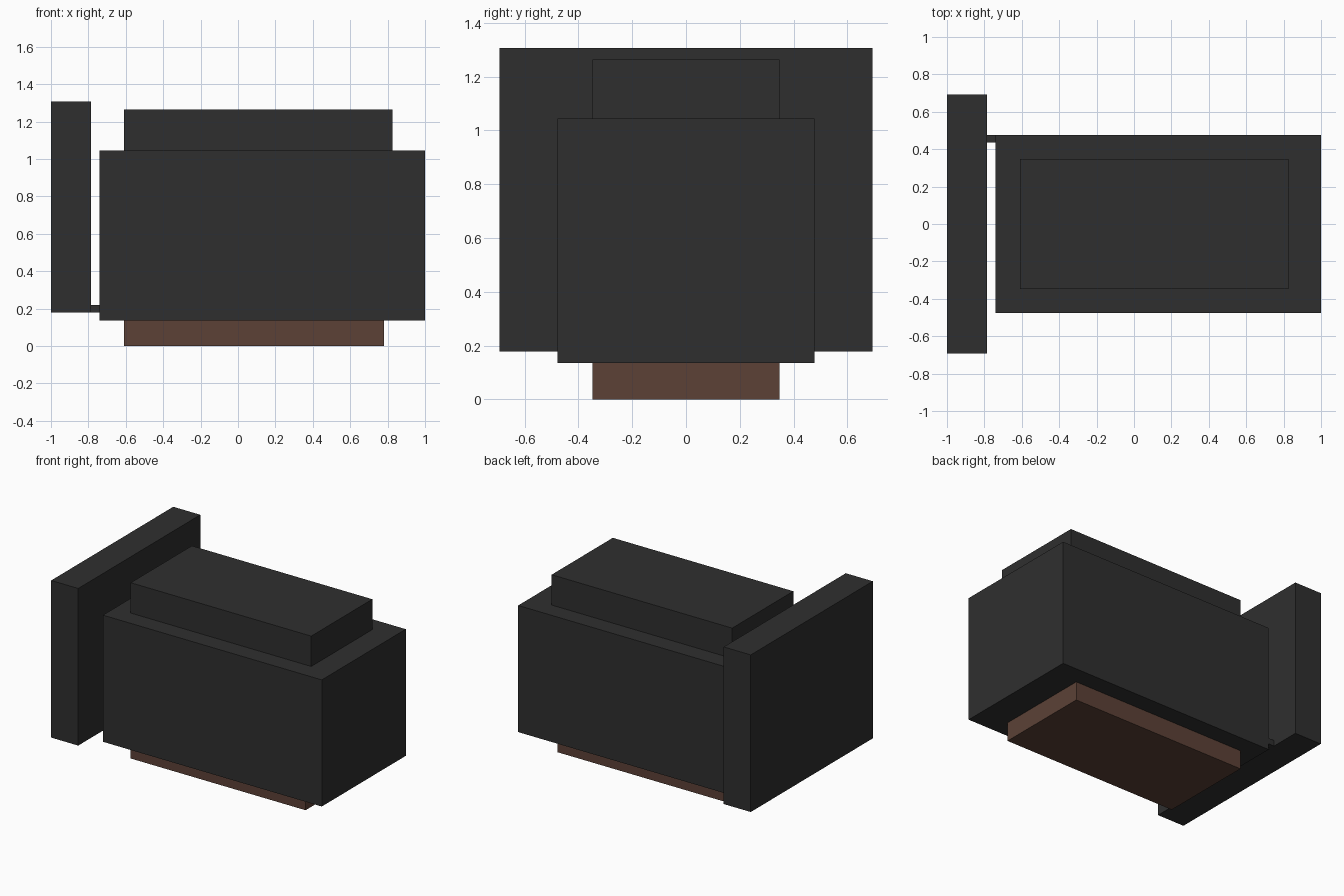
import bpy

if "Cube" in bpy.data.objects:
    bpy.data.objects.remove(bpy.data.objects["Cube"])


def material(name, rgb):
    m = bpy.data.materials.new(name)
    m.diffuse_color = (*rgb, 1.0)
    m.use_nodes = True
    m.node_tree.nodes["Principled BSDF"].inputs["Base Color"].default_value = m.diffuse_color
    return m


charcoal = material("charcoal", (0.028, 0.028, 0.028))
brown = material("brown", (0.107, 0.053, 0.037))


def box(name, x, y, z, mat):
    """Box spanning the given (min, max) ranges."""
    spans = (x, y, z)
    bpy.ops.mesh.primitive_cube_add(size=1)
    ob = bpy.context.object
    ob.name = name
    centre = [(a + b) / 2 for a, b in spans]
    size = [b - a for a, b in spans]
    for v in ob.data.vertices:
        v.co = [c + s * p for c, s, p in zip(centre, size, v.co)]
    ob.data.materials.append(mat)
    return ob


# Main block with a raised top and a recessed base
box("body", (-0.74, 1.0), (-0.477, 0.477), (0.135, 1.045), charcoal)
box("raised_top", (-0.61, 0.825), (-0.347, 0.347), (1.045, 1.263), charcoal)
box("base", (-0.61, 0.78), (-0.347, 0.347), (0.0, 0.135), brown)

# Upright side panel and the small bracket joining it to the body
box("side_panel", (-1.0, -0.785), (-0.693, 0.693), (0.178, 1.307), charcoal)
box("bracket", (-0.785, -0.74), (0.437, 0.477), (0.178, 0.22), charcoal)
